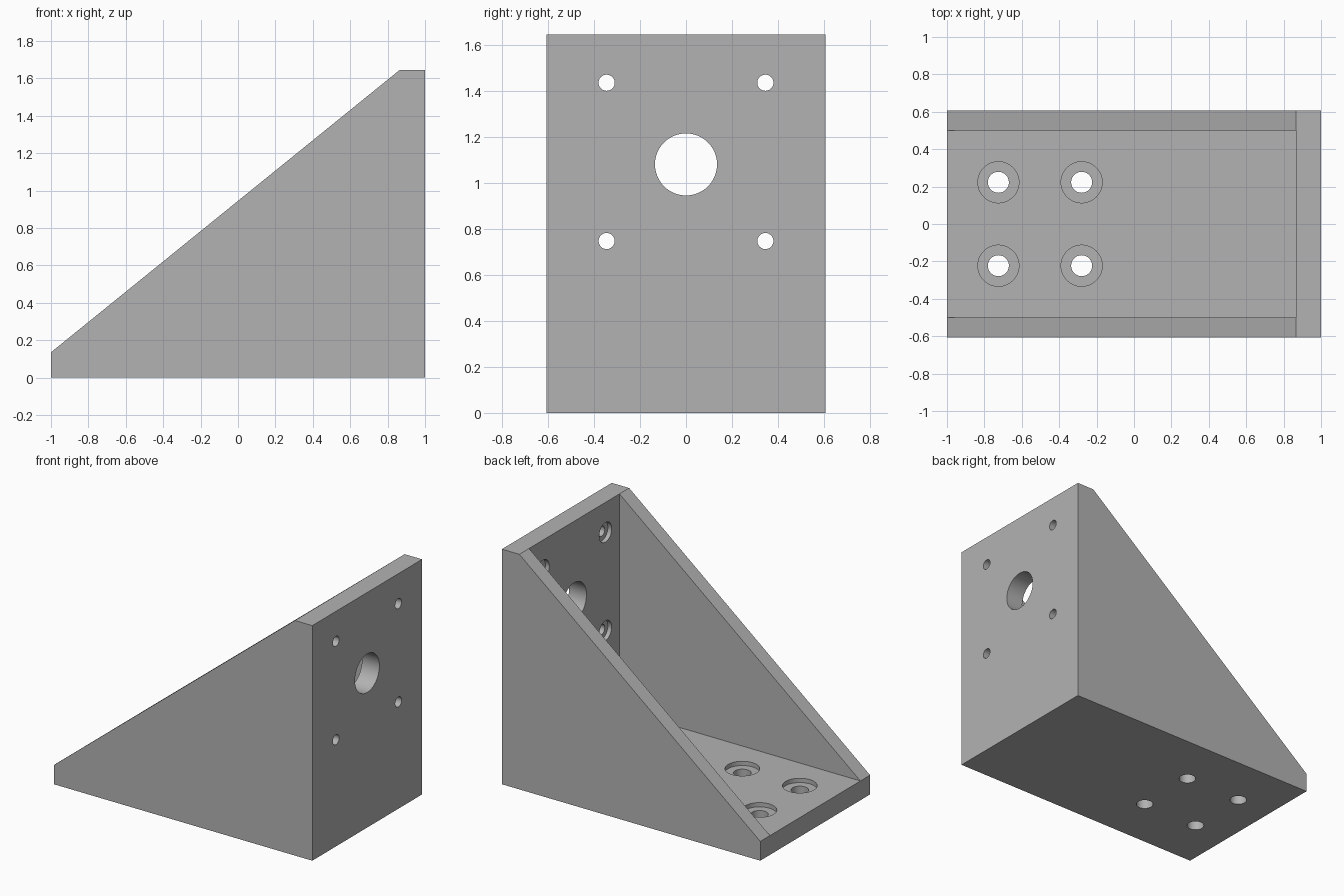
import bpy
import bmesh
from mathutils import Matrix, Vector

default = bpy.data.objects.get("Cube")
if default:
    bpy.data.objects.remove(default, do_unlink=True)

HALF_W, INNER_W = 0.607, 0.5     # outer and inner half widths
PLATE, TOP = 0.135, 1.645        # plate thickness and overall height
WALL_X = 1 - PLATE               # inner face of the upright plate

grey = bpy.data.materials.new("plain grey")
grey.use_nodes = True
colour = (0.45, 0.45, 0.45, 1)
grey.diffuse_color = colour
grey.node_tree.nodes["Principled BSDF"].inputs["Base Color"].default_value = colour


def make_object(name, bm):
    bmesh.ops.recalc_face_normals(bm, faces=bm.faces)
    mesh = bpy.data.meshes.new(name)
    bm.to_mesh(mesh)
    bm.free()
    mesh.materials.append(grey)
    obj = bpy.data.objects.new(name, mesh)
    bpy.context.collection.objects.link(obj)
    return obj


def extrude_profile(name, points, half_width):
    """Side profile in x and z, extruded across y."""
    bm = bmesh.new()
    face = bm.faces.new([bm.verts.new((x, -half_width, z)) for x, z in points])
    side = bmesh.ops.extrude_face_region(bm, geom=[face])["geom"]
    bmesh.ops.translate(bm, vec=(0, 2 * half_width, 0),
                        verts=[v for v in side if isinstance(v, bmesh.types.BMVert)])
    return make_object(name, bm)


def cylinder(name, centre, radius, depth, axis):
    bm = bmesh.new()
    turn = Vector((0, 0, 1)).rotation_difference(Vector(axis)).to_matrix().to_4x4()
    bmesh.ops.create_cone(bm, cap_ends=True, segments=48, radius1=radius,
                          radius2=radius, depth=depth,
                          matrix=Matrix.Translation(centre) @ turn)
    return make_object(name, bm)


# Gusseted body outline
bracket = extrude_profile("angle_bracket", [
    (-1, 0), (1, 0), (1, TOP), (WALL_X, TOP), (-1, PLATE)], HALF_W)

# Pocket between the two gussets
cutters = [extrude_profile("pocket_cutter", [
    (-1.2, PLATE), (WALL_X, PLATE), (WALL_X, 2), (-1.2, 2)], INNER_W)]

# Base bolt holes, counterbored from above
SINK = 0.03
for x in (-0.725, -0.28):
    for y in (-0.223, 0.223):
        cutters.append(cylinder("base_hole_cutter", (x, y, 0), 0.056, 0.5, (0, 0, 1)))
        cutters.append(cylinder("base_counterbore_cutter", (x, y, PLATE), 0.11,
                                2 * SINK, (0, 0, 1)))

# Wall bolt holes, counterbored from the inside
for z in (0.747, 1.435):
    for y in (-0.345, 0.345):
        cutters.append(cylinder("wall_hole_cutter", (1, y, z), 0.035, 0.5, (1, 0, 0)))
        cutters.append(cylinder("wall_counterbore_cutter", (WALL_X, y, z), 0.069,
                                2 * SINK, (1, 0, 0)))

# Large central bore
cutters.append(cylinder("centre_bore_cutter", (1, 0, 1.08), 0.135, 0.5, (1, 0, 0)))

for cutter in cutters:
    cutter.hide_render = True
    cut = bracket.modifiers.new(cutter.name, "BOOLEAN")
    cut.operation = "DIFFERENCE"
    cut.solver = "EXACT"
    cut.object = cutter

# Bake the cuts and discard the cutters
bpy.context.view_layer.update()
evaluated = bracket.evaluated_get(bpy.context.evaluated_depsgraph_get())
finished = bpy.data.meshes.new_from_object(evaluated)
bracket.modifiers.clear()
bracket.data = finished
for cutter in cutters:
    bpy.data.objects.remove(cutter, do_unlink=True)

# Smooth the bores while keeping the plate edges crisp
bpy.ops.object.select_all(action="DESELECT")
bracket.select_set(True)
bpy.context.view_layer.objects.active = bracket
bpy.ops.object.shade_smooth_by_angle(angle=0.52)
